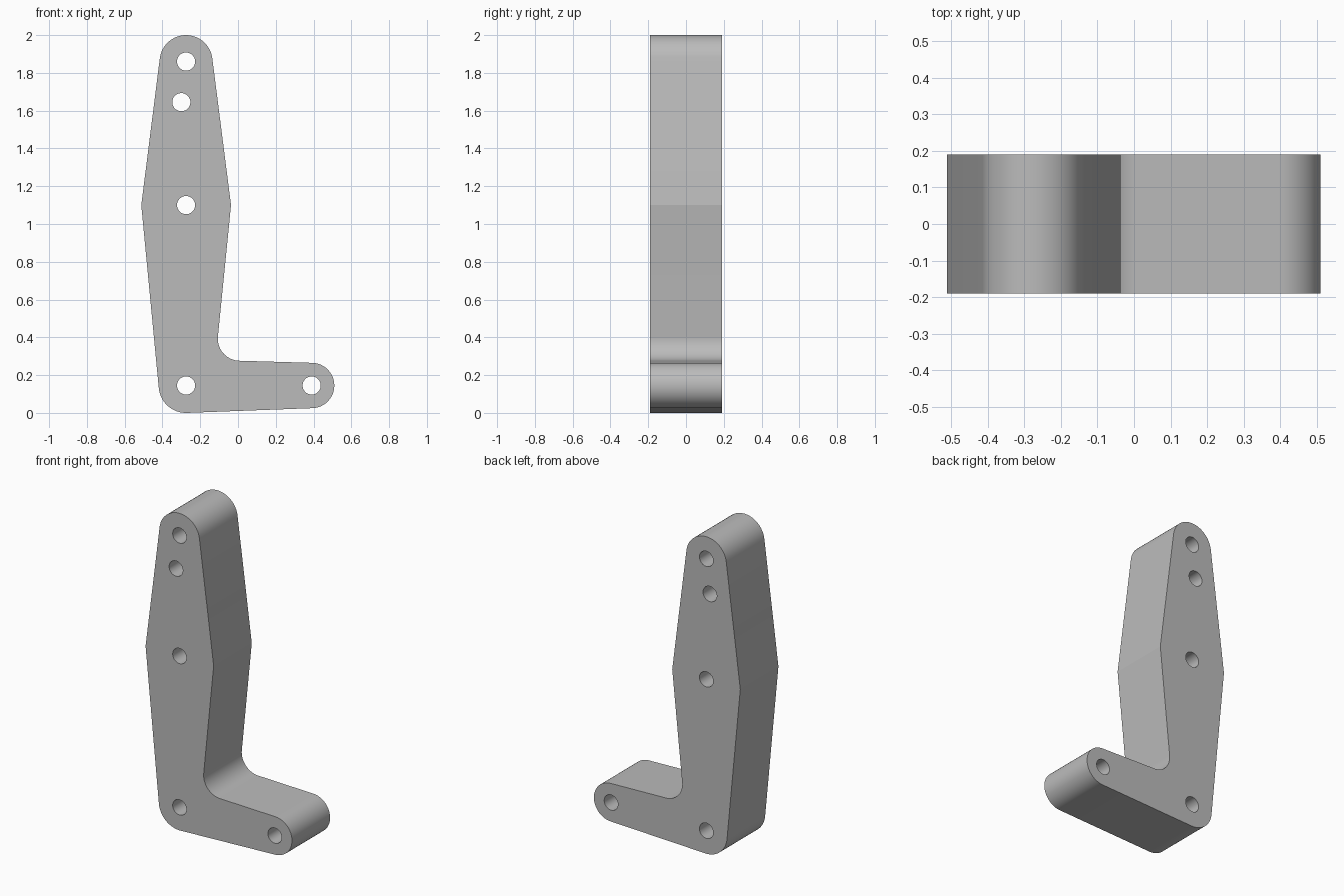
import bpy, bmesh
from math import cos, sin, radians
from mathutils import Vector

cube = bpy.data.objects.get("Cube")
if cube:
    bpy.data.objects.remove(cube, do_unlink=True)

HALF_DEPTH = 0.19
HOLE_RADIUS = 0.048
TOP, HEEL, TOE = (-0.275, 1.86), (-0.275, 0.145), (0.39, 0.145)
HOLES = [TOP, (-0.30, 1.645), (-0.275, 1.1), HEEL, TOE]


def arc(center, radius, start, end, steps=24):
    """Points along an arc in the x-z plane, angles in degrees."""
    angles = [radians(start + (end - start) * i / steps) for i in range(steps + 1)]
    return [(center[0] + radius * cos(a), center[1] + radius * sin(a)) for a in angles]


def add_loop(bm, points):
    verts = [bm.verts.new((x, -HALF_DEPTH, z)) for x, z in points]
    return [bm.edges.new((v, verts[i - 1])) for i, v in enumerate(verts)]


# Outline: rounded top, left waist, rounded heel, rounded toe, inner fillet, right waist
outline = (arc(TOP, 0.14, 7.3, 172.7)
           + [(-0.512, 1.1)]
           + arc(HEEL, 0.145, 185.5, 272)
           + arc(TOE, 0.12, -88, 88)
           + arc((0.01, 0.393), 0.117, 268, 174)
           + [(-0.037, 1.1)])

# Flat plate with bolt holes, extruded through its depth
bm = bmesh.new()
edges = add_loop(bm, outline)
for hole in HOLES:
    edges += add_loop(bm, arc(hole, HOLE_RADIUS, 0, 352.5, 47))
bmesh.ops.triangle_fill(bm, edges=edges, use_beauty=True, use_dissolve=False)
result = bmesh.ops.extrude_face_region(bm, geom=bm.faces[:])
moved = [g for g in result["geom"] if isinstance(g, bmesh.types.BMVert)]
bmesh.ops.translate(bm, verts=moved, vec=Vector((0, 2 * HALF_DEPTH, 0)))
bmesh.ops.recalc_face_normals(bm, faces=bm.faces[:])

mesh = bpy.data.meshes.new("angled_bracket")
bm.to_mesh(mesh)
bm.free()
bracket = bpy.data.objects.new("angled_bracket", mesh)
bpy.context.collection.objects.link(bracket)

# Plain grey material
grey = bpy.data.materials.new("light_grey")
grey.use_nodes = True
color = (0.5, 0.5, 0.5, 1)
grey.diffuse_color = color
grey.node_tree.nodes["Principled BSDF"].inputs["Base Color"].default_value = color
mesh.materials.append(grey)

# Smooth arcs, crisp rims and waist
bpy.ops.object.select_all(action="DESELECT")
bracket.select_set(True)
bpy.context.view_layer.objects.active = bracket
bpy.ops.object.shade_smooth_by_angle(angle=radians(10))
